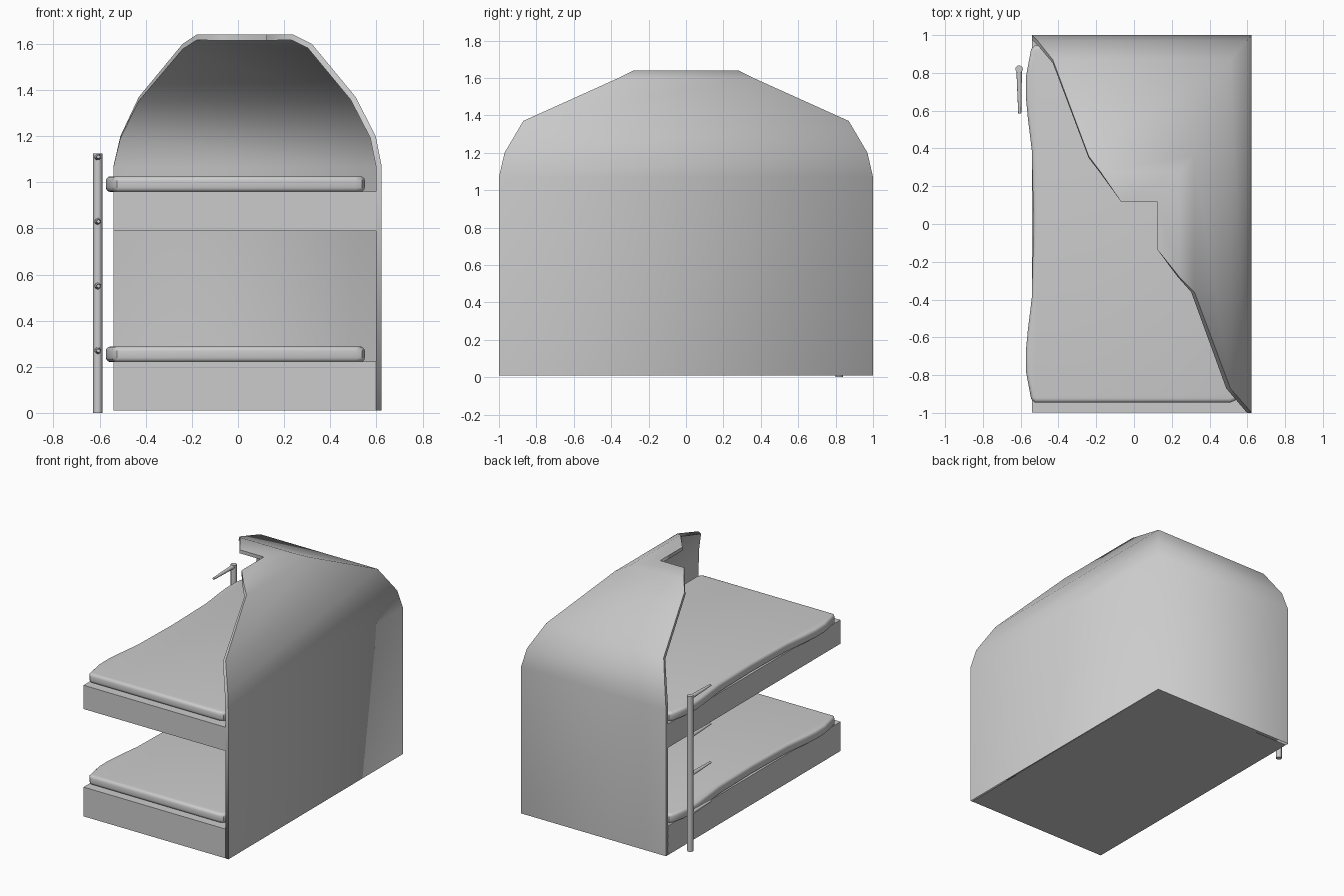
import bpy, bmesh, math
from mathutils import Vector

if "Cube" in bpy.data.objects:
    bpy.data.objects.remove(bpy.data.objects["Cube"])


def link(name, bm):
    mesh = bpy.data.meshes.new(name)
    bm.to_mesh(mesh)
    bm.free()
    obj = bpy.data.objects.new(name, mesh)
    bpy.context.collection.objects.link(obj)
    return obj


def smooth(obj, angle=40):
    bpy.ops.object.select_all(action='DESELECT')
    obj.select_set(True)
    bpy.context.view_layer.objects.active = obj
    bpy.ops.object.shade_smooth_by_angle(angle=math.radians(angle))


def slab(name, outline, z0, z1, bevel=0):
    """Extrude a plan outline between two heights, optionally rounding its rims."""
    bm = bmesh.new()
    face = bm.faces.new([bm.verts.new((x, y, z0)) for x, y in outline])
    ext = bmesh.ops.extrude_face_region(bm, geom=[face])
    verts = [g for g in ext['geom'] if isinstance(g, bmesh.types.BMVert)]
    bmesh.ops.translate(bm, verts=verts, vec=(0, 0, z1 - z0))
    bmesh.ops.recalc_face_normals(bm, faces=bm.faces)
    if bevel:
        rims = [e for e in bm.edges
                if abs(e.verts[0].co.z - e.verts[1].co.z) < 1e-4]
        bmesh.ops.bevel(bm, geom=rims, offset=bevel, segments=3,
                        profile=0.5, affect='EDGES')
    obj = link(name, bm)
    smooth(obj)
    return obj


def rod(name, start, end, r1, r2):
    start, end = Vector(start), Vector(end)
    d = end - start
    bm = bmesh.new()
    bmesh.ops.create_cone(bm, cap_ends=True, segments=12, radius1=r1,
                          radius2=r2, depth=d.length)
    obj = link(name, bm)
    obj.location = (start + end) / 2
    obj.rotation_euler = d.to_track_quat('Z', 'Y').to_euler()
    smooth(obj)
    return obj


# Shell: L-shaped rings (z, back x, side y, left x, front y) stepping inwards
rings = [
    (0.01, 0.623, 1.0, -0.54, -1.0),
    (1.07, 0.623, 1.0, -0.54, -1.0),
    (1.20, 0.597, 0.97, -0.51, -0.97),
    (1.37, 0.51, 0.87, -0.43, -0.87),
    (1.60, 0.32, 0.36, -0.24, -0.36),
    (1.64, 0.24, 0.28, -0.18, -0.28),
    (1.64, 0.123, 0.12, -0.07, -0.135),
]
bm = bmesh.new()
rows = [[bm.verts.new(p) for p in ((bx, fy, z), (bx, sy, z), (lx, sy, z))]
        for z, bx, sy, lx, fy in rings]
for low, high in zip(rows, rows[1:]):
    for i in range(2):
        bm.faces.new((low[i], low[i + 1], high[i + 1], high[i]))
for f in bm.faces:
    f.smooth = True
for e in bm.edges:
    if e.is_boundary:
        e.smooth = False
shell = link("canopy_shell", bm)
mod = shell.modifiers.new("thickness", 'SOLIDIFY')
mod.thickness = 0.025
mod.offset = -1

# Bed bases filling the shell footprint
base = [(-0.54, -0.998), (0.61, -0.998), (0.61, 0.985), (-0.54, 0.985)]
# Mattress plan with a wavy open side and rounded corners
half_wave = [(-0.532, 0.0), (-0.541, 0.39), (-0.562, 0.56), (-0.573, 0.68),
             (-0.572, 0.78), (-0.545, 0.925), (-0.525, 0.945)]
left = half_wave[::-1] + [(x, -y) for x, y in half_wave[1:]]
right = [(0.51, -0.945), (0.538, -0.933), (0.55, -0.905),
         (0.55, 0.905), (0.538, 0.933), (0.51, 0.945)]
for level, z0, z1 in (("lower", 0.01, 0.222), ("upper", 0.788, 0.96)):
    slab(level + "_bed_base", base, z0, z1)
    slab(level + "_mattress", left + right, z1 - 0.002, z1 + 0.066, 0.02)

# Ladder: one post with tapered foot pegs
rod("ladder_post", (-0.608, 0.82, 0), (-0.608, 0.82, 1.125), 0.02, 0.02)
for i in range(4):
    z = 0.27 + 0.28 * i
    rod(f"ladder_rung_{i + 1}", (-0.608, 0.82, z), (-0.605, 0.585, z),
        0.015, 0.008)
